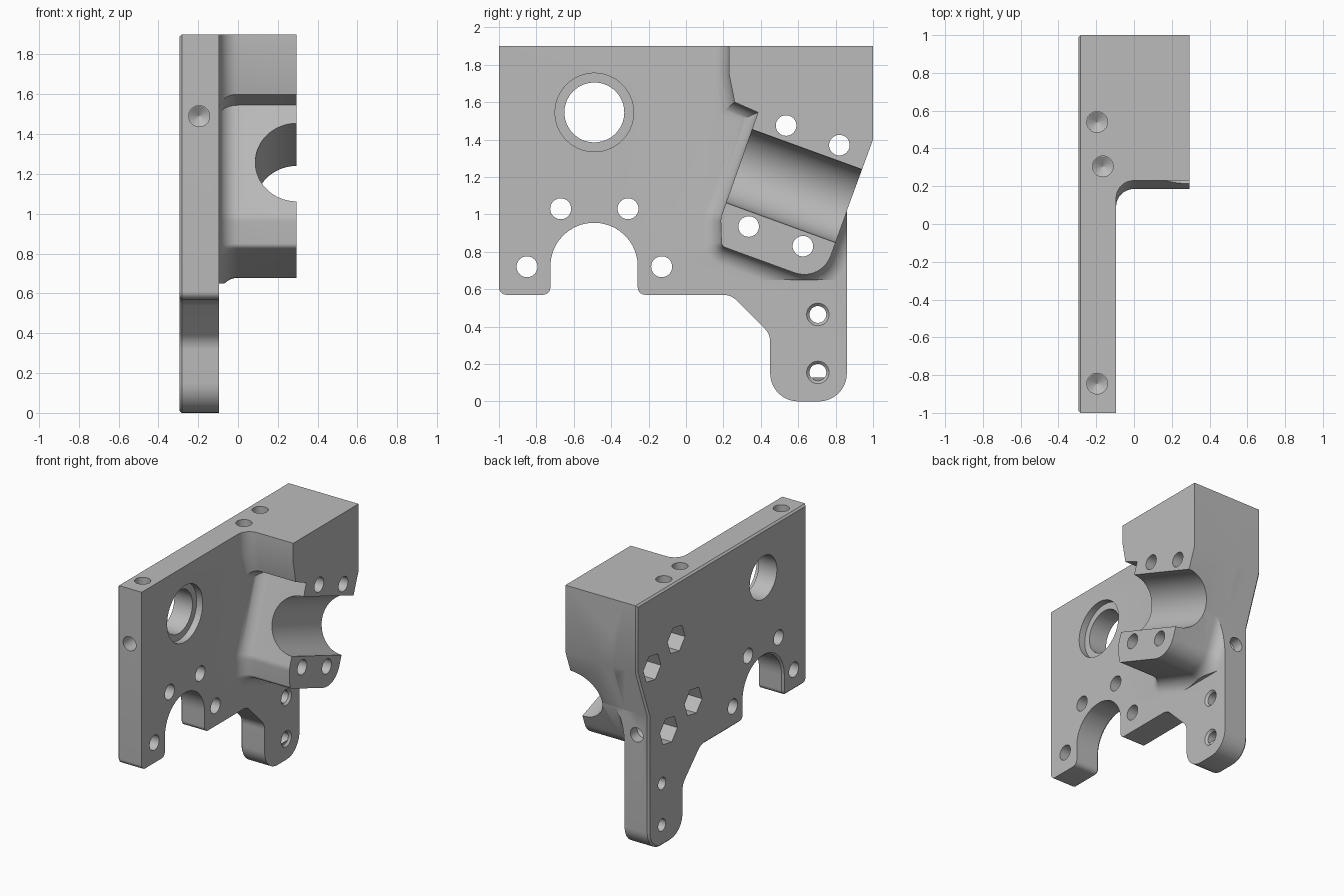
import bpy, bmesh, math
from mathutils import Vector, Matrix

cube = bpy.data.objects.get("Cube")
if cube:
    bpy.data.objects.remove(cube, do_unlink=True)

BACK, FACE, FRONT = -0.295, -0.095, 0.295    # plate back, plate face, block face (x)
TILT = math.radians(-20)                     # slope of the bearing axis

grey = bpy.data.materials.new("machined_grey")
grey.use_nodes = True
grey.diffuse_color = (0.5, 0.5, 0.5, 1)
grey.node_tree.nodes["Principled BSDF"].inputs["Base Color"].default_value = (0.5, 0.5, 0.5, 1)


def rounded(points, steps=10):
    """Counter-clockwise (y, z[, radius]) corners to a list of 2D points."""
    out = []
    for i, p in enumerate(points):
        c = Vector(p[:2])
        if len(p) < 3:
            out.append(c)
            continue
        a = (Vector(points[i - 1][:2]) - c).normalized()
        b = (Vector(points[(i + 1) % len(points)][:2]) - c).normalized()
        half = a.angle(b) / 2
        start, end = c + a * p[2] / math.tan(half), c + b * p[2] / math.tan(half)
        mid = c + (a + b).normalized() * p[2] / math.sin(half)
        sweep = (start - mid).angle_signed(end - mid)
        for k in range(steps + 1):
            out.append(mid + Matrix.Rotation(-sweep * k / steps, 2) @ (start - mid))
    return out


def offset(points, d):
    """Move each edge outward by d, keeping mitred corners."""
    out = []
    for i, p in enumerate(points):
        e1 = (p - points[i - 1]).normalized()
        e2 = (points[(i + 1) % len(points)] - p).normalized()
        n1, n2 = Vector((e1.y, -e1.x)), Vector((e2.y, -e2.x))
        out.append(p + (n1 + n2) * d / (1 + n1.dot(n2)))
    return out


def finish(name, bm):
    bmesh.ops.recalc_face_normals(bm, faces=bm.faces)
    mesh = bpy.data.meshes.new(name)
    bm.to_mesh(mesh)
    bm.free()
    mesh.materials.append(grey)
    obj = bpy.data.objects.new(name, mesh)
    bpy.context.collection.objects.link(obj)
    return obj


def loft(name, points, rings):
    """Stack offset copies of a profile along x; rings are (x, offset)."""
    bm = bmesh.new()
    loops = [[bm.verts.new((x, p.x, p.y)) for p in offset(points, d)] for x, d in rings]
    bm.faces.new(loops[0])
    bm.faces.new(loops[-1])
    n = len(points)
    for a, b in zip(loops, loops[1:]):
        for i in range(n):
            bm.faces.new((a[i], a[(i + 1) % n], b[(i + 1) % n], b[i]))
    return finish(name, bm)


def combine(target, other, operation):
    mod = target.modifiers.new("combine", 'BOOLEAN')
    mod.operation, mod.solver, mod.object = operation, 'EXACT', other
    other.hide_render = True
    bpy.context.view_layer.objects.active = target
    bpy.ops.object.modifier_apply(modifier=mod.name)
    bpy.data.objects.remove(other, do_unlink=True)


def drill(target, start, direction, length, r1, r2=None, sides=40, turn=0.0):
    """Cut a round, conical or hexagonal hole from start along direction."""
    direction = Vector(direction).normalized()
    r2 = r1 if r2 is None else r2
    bm = bmesh.new()
    bmesh.ops.create_cone(bm, cap_ends=True, segments=sides, radius1=r1, radius2=r2, depth=length)
    turn_to = direction.to_track_quat('Z', 'Y').to_matrix().to_4x4()
    place = Matrix.Translation(Vector(start) + direction * length / 2)
    spin = Matrix.Rotation(turn, 4, direction)
    bmesh.ops.transform(bm, matrix=place @ spin @ turn_to, verts=bm.verts)
    combine(target, finish("hole_cutter", bm), 'DIFFERENCE')


def blind_hole(target, start, direction, depth, radius):
    """Drilled hole with a conical bottom, started just outside the surface."""
    direction, start = Vector(direction), Vector(start)
    drill(target, start - direction * 0.02, direction, depth + 0.02, radius)
    drill(target, start + direction * (depth - 0.001), direction, 0.035, radius, 0.001)


# Base plate with arch, leg and chamfered back edge
plate_outline = rounded([
    (-1, 1.9), (-1, 0.57, 0.04), (-0.725, 0.57, 0.04), (-0.725, 0.955, 0.232),
    (-0.258, 0.955, 0.232), (-0.258, 0.57, 0.04), (0.24, 0.57, 0.1), (0.45, 0.36, 0.1),
    (0.45, 0, 0.15), (0.86, 0, 0.15), (0.86, 1.02), (1, 1.4), (1, 1.9)])
bracket = loft("bearing_bracket", plate_outline, [(BACK, -0.013), (BACK + 0.013, 0), (FACE, 0)])

# Bearing block with a cove running into the plate
block_outline = rounded([
    (0.23, 2.0), (0.23, 1.75), (0.26, 1.6), (0.385, 1.545), (0.185, 0.98, 0.1),
    (0.19, 0.83, 0.03), (0.722, 0.636, 0.15), (1.0, 1.4), (1.1, 1.672), (1.1, 2.0)])
COVE = 0.095
rings = [(-0.2, COVE)]
for k in range(9):
    t = math.radians(90) * k / 8
    rings.append((FACE + COVE * (1 - math.cos(t)), COVE * (1 - math.sin(t))))
rings.append((FRONT, 0))
block = loft("bearing_block", block_outline, rings)
limits = rounded([(-0.5, 1.9), (-0.5, 0.65), (0.86, 0.65), (0.86, 1.02), (1, 1.4), (1, 1.9)])
combine(block, loft("block_limits", limits, [(-0.25, 0), (0.5, 0)]), 'INTERSECT')
combine(bracket, block, 'UNION')

# Half-round bearing seat
axis = Vector((0, math.cos(TILT), math.sin(TILT)))
drill(bracket, Vector((FRONT, 0.575, 1.152)) - axis * 0.6, axis, 1.2, 0.208, sides=96)

# Large bore with a shallow counterbore
drill(bracket, (-0.4, -0.49, 1.545), (1, 0, 0), 0.5, 0.16, sides=72)
drill(bracket, (FACE - 0.05, -0.49, 1.545), (1, 0, 0), 0.2, 0.21, sides=72)

# Bolt holes around the arch
for y, z in [(-0.67, 1.03), (-0.31, 1.03), (-0.85, 0.72), (-0.13, 0.72)]:
    drill(bracket, (-0.4, y, z), (1, 0, 0), 0.5, 0.056)

# Countersunk holes in the leg
for z in (0.155, 0.465):
    drill(bracket, (-0.4, 0.705, z), (1, 0, 0), 0.5, 0.045)
    drill(bracket, (FACE - 0.015, 0.705, z), (1, 0, 0), 0.03, 0.045, 0.075)

# Bearing cap bolts with hexagonal nut pockets behind
for y, z in [(0.535, 1.475), (0.82, 1.37), (0.335, 0.935), (0.625, 0.83)]:
    drill(bracket, (-0.4, y, z), (1, 0, 0), 0.8, 0.055)
    drill(bracket, (-0.4, y, z), (1, 0, 0), 0.27, 0.105, sides=6, turn=TILT)

# Blind holes in the top, front and back edges
for x, y in [(-0.195, 0.54), (-0.165, 0.305), (-0.195, -0.845)]:
    blind_hole(bracket, (x, y, 1.9), (0, 0, -1), 0.2, 0.055)
blind_hole(bracket, (-0.195, -1, 1.49), (0, 1, 0), 0.2, 0.053)
blind_hole(bracket, (-0.195, 0.86, 0.86), (0, -1, 0), 0.08, 0.053)

bpy.ops.object.select_all(action='DESELECT')
bracket.select_set(True)
bpy.context.view_layer.objects.active = bracket
bpy.ops.object.shade_smooth_by_angle(angle=math.radians(25))
